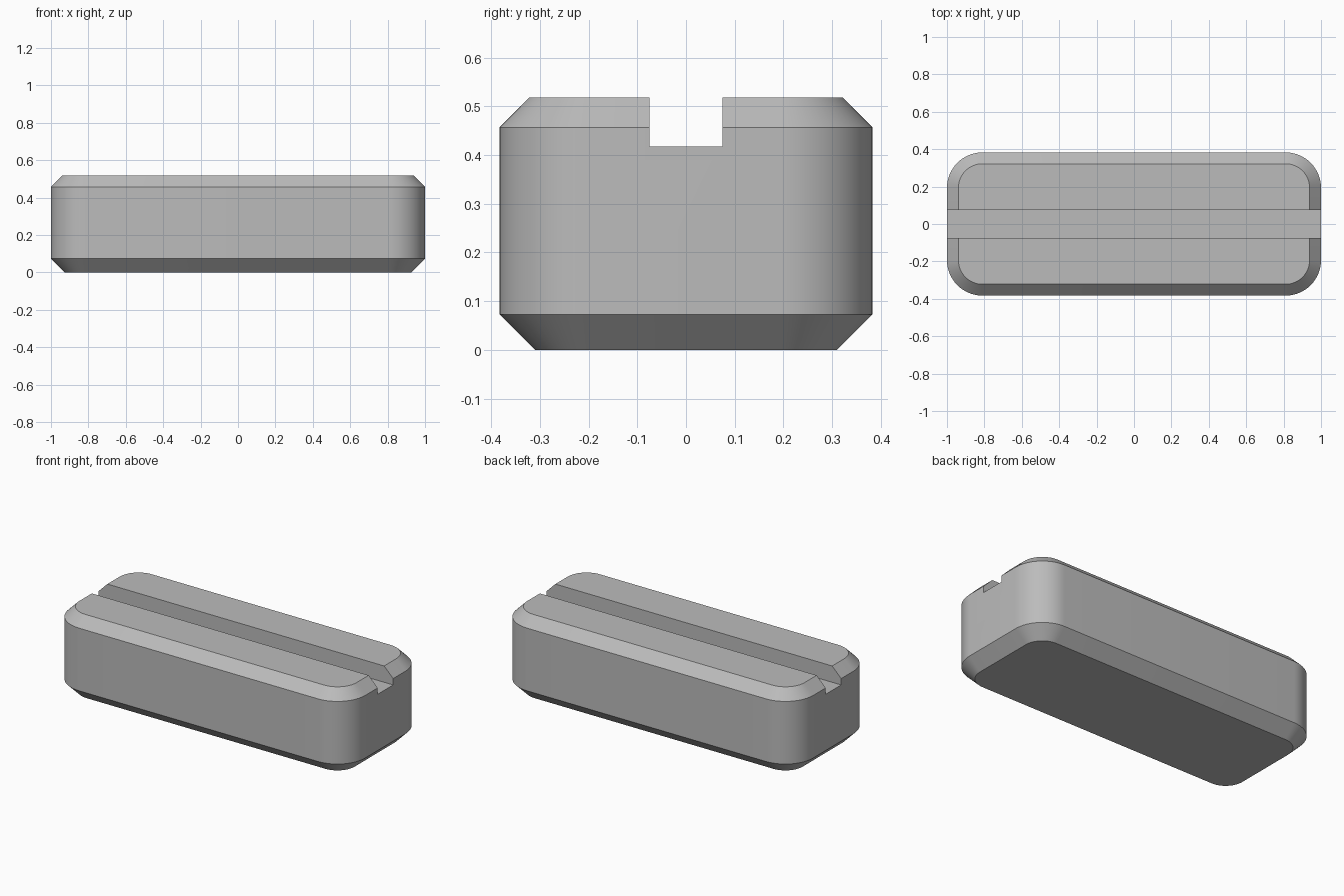
import bpy, bmesh, math

if "Cube" in bpy.data.objects:
    bpy.data.objects.remove(bpy.data.objects["Cube"])

grey = bpy.data.materials.new("plain grey")
grey.diffuse_color = (0.5, 0.5, 0.5, 1)
grey.use_nodes = True
grey.node_tree.nodes["Principled BSDF"].inputs["Base Color"].default_value = grey.diffuse_color

HALF_X, HALF_Y, RADIUS, STEPS = 1.0, 0.383, 0.19, 16


def ring(bm, inset, z):
    """Rounded rectangle pulled in by inset, at height z."""
    r = RADIUS - inset
    verts = []
    for q, (sx, sy) in enumerate([(1, 1), (-1, 1), (-1, -1), (1, -1)]):
        for i in range(STEPS + 1):
            a = math.pi / 2 * (q + i / STEPS)
            verts.append(bm.verts.new((sx * (HALF_X - RADIUS) + r * math.cos(a),
                                       sy * (HALF_Y - RADIUS) + r * math.sin(a), z)))
    return verts


# Body: rounded block with chamfered bottom and top rims
bm = bmesh.new()
rings = [ring(bm, inset, z) for inset, z in
         [(0.073, 0), (0, 0.073), (0, 0.457), (0.061, 0.518)]]
for low, high in zip(rings, rings[1:]):
    n = len(low)
    for i in range(n):
        j = (i + 1) % n
        bm.faces.new((low[i], low[j], high[j], high[i]))
bm.faces.new(rings[0][::-1])
bm.faces.new(rings[-1])
mesh = bpy.data.meshes.new("block_body")
bm.to_mesh(mesh)
bm.free()
mesh.materials.append(grey)
body = bpy.data.objects.new("block_body", mesh)
bpy.context.collection.objects.link(body)

# Groove along the top, running the full length
bpy.ops.mesh.primitive_cube_add(size=1, location=(0, 0, 0.568))
cutter = bpy.context.object
cutter.name = "groove_cutter"
cutter.scale = (2.4, 0.15, 0.3)
cutter.hide_render = True
cutter.data.materials.append(grey)
groove = body.modifiers.new("groove", "BOOLEAN")
groove.operation = "DIFFERENCE"
groove.solver = "EXACT"
groove.object = cutter

bpy.ops.object.select_all(action="DESELECT")
body.select_set(True)
bpy.context.view_layer.objects.active = body
bpy.ops.object.modifier_apply(modifier=groove.name)
bpy.data.objects.remove(cutter)
bpy.ops.object.shade_smooth_by_angle(angle=math.radians(30))
